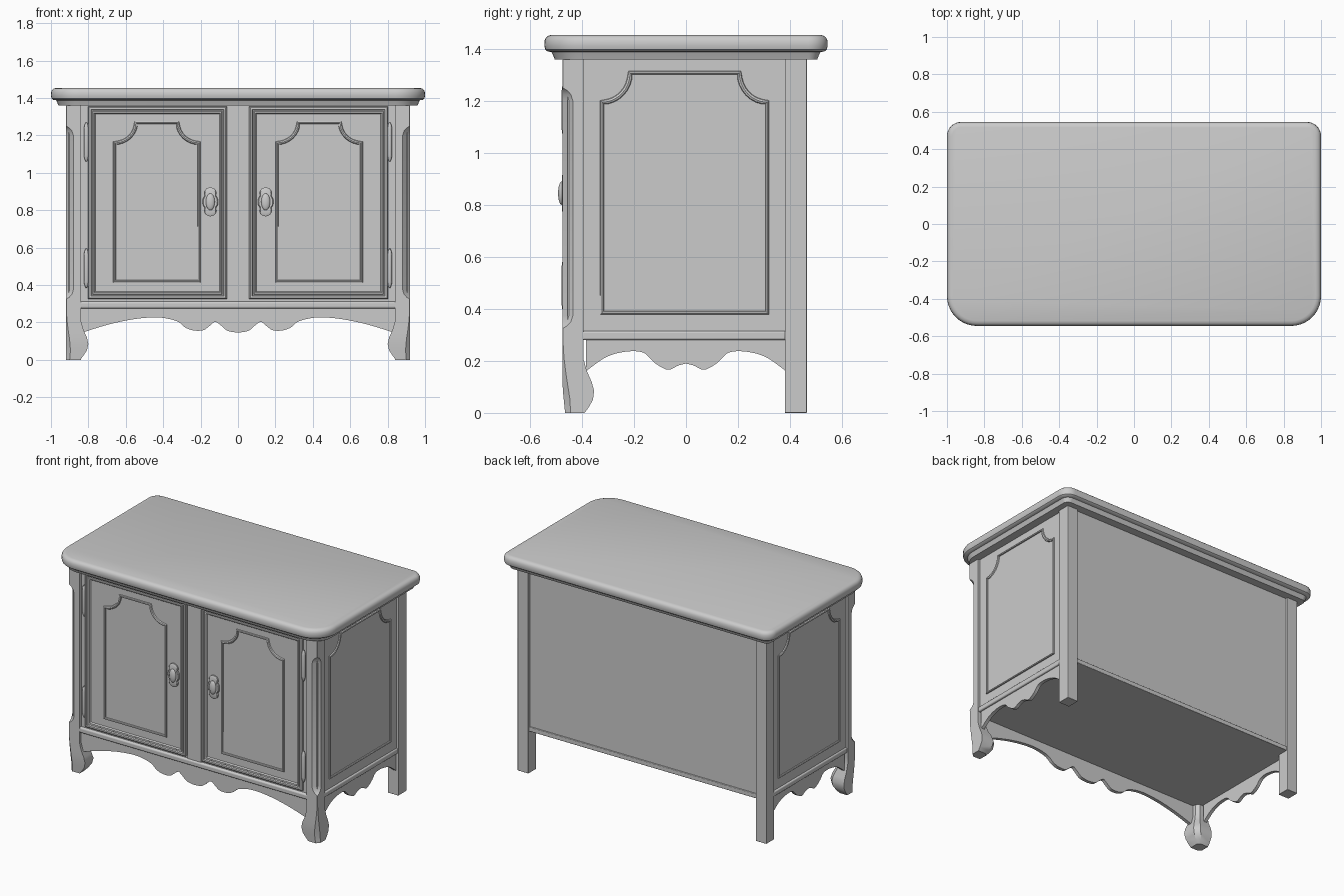
import bpy, bmesh
from math import sin, cos, pi

old = bpy.data.objects.get("Cube")
if old:
    bpy.data.objects.remove(old, do_unlink=True)

grey = bpy.data.materials.new("soft grey")
grey.use_nodes = True
grey.diffuse_color = (0.6, 0.6, 0.6, 1)
grey.node_tree.nodes["Principled BSDF"].inputs["Base Color"].default_value = (0.6, 0.6, 0.6, 1)


def finish(ob, angle=35):
    if not ob.data.materials:
        ob.data.materials.append(grey)
    bpy.ops.object.select_all(action='DESELECT')
    ob.select_set(True)
    bpy.context.view_layer.objects.active = ob
    if ob.type == 'CURVE':
        bpy.ops.object.convert(target='MESH')
        ob = bpy.context.object
    bpy.ops.object.shade_smooth_by_angle(angle=angle * pi / 180)
    return ob


def loft(name, rings):
    """Skin a stack of equal rings and cap both ends."""
    bm = bmesh.new()
    loops = [[bm.verts.new(p) for p in ring] for ring in rings]
    n = len(loops[0])
    for a, b in zip(loops, loops[1:]):
        for i in range(n):
            j = (i + 1) % n
            bm.faces.new((a[i], a[j], b[j], b[i]))
    bm.faces.new(loops[0])
    bm.faces.new(loops[-1])
    bmesh.ops.recalc_face_normals(bm, faces=bm.faces)
    me = bpy.data.meshes.new(name)
    bm.to_mesh(me)
    bm.free()
    ob = bpy.data.objects.new(name, me)
    bpy.context.collection.objects.link(ob)
    return finish(ob)


def rect(x0, x1, y0, y1):
    return [(x0, y0), (x1, y0), (x1, y1), (x0, y1)]


def box(name, x0, x1, y0, y1, z0, z1, bevel=0):
    r = rect(x0, x1, y0, y1)
    ob = loft(name, [[(x, y, z) for x, y in r] for z in (z0, z1)])
    if bevel:
        m = ob.modifiers.new("Bevel", 'BEVEL')
        m.width, m.segments = bevel, 3
    return ob


def rounded(hx, hy, front, back, steps=10):
    """Rectangle outline with separate front and back corner radii."""
    pts = []
    for k, (sx, sy, r) in enumerate([(1, 1, back), (-1, 1, back), (-1, -1, front), (1, -1, front)]):
        for i in range(steps + 1):
            a = (k + i / steps) * pi / 2
            pts.append((sx * (hx - r) + r * cos(a), sy * (hy - r) + r * sin(a)))
    return pts


def front_plane(u, v, d):
    return (u, -d, v)


def side_plane(s):
    return lambda u, v, d: (s * d, u, v)


def smooth(pts, steps=6):
    """Catmull-Rom curve through a short list of points."""
    out = []
    p = [pts[0]] + pts + [pts[-1]]
    for a, b, c, d in zip(p, p[1:], p[2:], p[3:]):
        for i in range(steps):
            t = i / steps
            out.append(tuple(0.5 * (2 * b[k] + (c[k] - a[k]) * t
                       + (2 * a[k] - 5 * b[k] + 4 * c[k] - d[k]) * t * t
                       + (3 * b[k] - a[k] - 3 * c[k] + d[k]) * t ** 3) for k in (0, 1)))
    return out + [pts[-1]]


def apron(name, half, top, place, d0, d1):
    """Board with a scalloped lower edge, mirrored about its middle."""
    edge = smooth(half)
    edge = edge + [(-u, v) for u, v in reversed(edge[:-1])]
    ring = [(edge[0][0], top)] + edge + [(edge[-1][0], top)]
    return loft(name, [[place(u, v, d) for u, v in ring] for d in (d0, d1)])


def arch_bead(name, mid, half, flat, low, shoulder, top, place, d, r):
    """Raised bead with scooped upper corners."""
    arc = [(half - (half - flat) * sin(t * pi / 16), top - (top - shoulder) * cos(t * pi / 16))
           for t in range(9)]
    pts = [(half, low)] + arc + [(-u, v) for u, v in reversed(arc)] + [(-half, low)]
    cu = bpy.data.curves.new(name, 'CURVE')
    cu.dimensions = '3D'
    cu.bevel_depth, cu.bevel_resolution = r, 2
    sp = cu.splines.new('POLY')
    sp.points.add(len(pts) - 1)
    for p, (u, v) in zip(sp.points, pts):
        p.co = (*place(mid + u, v, d), 1)
    sp.use_cyclic_u = True
    ob = bpy.data.objects.new(name, cu)
    bpy.context.collection.objects.link(ob)
    return finish(ob)


# Table top: rounded slab over a small cove moulding
top_profile = [(1.36, .04), (1.375, .034), (1.388, .028), (1.39, .013), (1.397, .004), (1.412, 0),
               (1.432, .001), (1.443, .006), (1.45, .014), (1.454, .028)]
loft("table_top", [[(x, y, z) for x, y in rounded(1 - i, .545 - i, .16 - i, .075 - i)]
                   for z, i in top_profile])

# Carcass and trims
box("carcass", -.905, .905, -.455, .45, .28, 1.365)
box("front_bottom_moulding", -.85, .85, -.472, -.44, .275, .312, .01)
box("back_bottom_strip", -.85, .85, .44, .458, .28, .31, .004)
box("centre_stile", -.05, .05, -.462, -.45, .312, 1.365)

# Scalloped aprons
front_edge = [(.85, .14), (.7, .187), (.56, .217), (.43, .227), (.33, .208), (.28, .172), (.235, .157),
              (.185, .159), (.15, .183), (.122, .203), (.095, .187), (.055, .155), (0, .146)]
side_edge = [(.385, .16), (.31, .213), (.235, .235), (.165, .232), (.12, .192), (.07, .166), (.03, .182), (0, .19)]
apron("front_apron", front_edge, .285, front_plane, .435, .458)

# Front leg section sizes: height, width, outer corner chamfer
leg_levels = [(0, .075, .02), (.02, .092, .022), (.05, .112, .024), (.085, .12, .022), (.12, .112, .018),
              (.16, .094, .012), (.21, .08, .006), (.25, .08, .003), (.325, .08, .002), (.335, .08, .018),
              (.35, .08, .032), (.375, .08, .04), (1.2, .08, .04), (1.225, .08, .032), (1.24, .08, .018),
              (1.25, .08, .002), (1.365, .08, .002)]


def leg_ring(s, z, w, c):
    x, y = .92, -.475
    if z < .1:
        y += (.1 - z) * .1
    pts = [(x - c, y), (x, y + c), (x, y + w), (x - w * .75, y + w), (x - w, y + w * .75), (x - w, y)]
    return [(s * px, py, z) for px, py in pts]


# Door moulding steps: depth, inset
door_steps = [(.45, 0), (.468, 0), (.474, .006), (.474, .016), (.466, .02), (.466, .025),
              (.471, .028), (.471, .034), (.463, .04)]
plate_outline = [(.0, .078), (.022, .07), (.032, .05), (.03, .034), (.04, .015), (.04, -.015),
                 (.03, -.034), (.032, -.05), (.022, -.07), (0, -.078)]

for s, side in ((1, "left"), (-1, "right")):
    # Legs
    loft(side + "_front_leg", [leg_ring(s, *lv) for lv in leg_levels])
    box(side + "_back_leg", *sorted((s * .84, s * .92)), .38, .465, 0, 1.365, .003)

    # Side panel details
    out = side_plane(s)
    apron(side + "_side_apron", side_edge, .285, out, .88, .903)
    box(side + "_side_moulding", *sorted((s * .89, s * .916)), -.4, .385, .28, .315, .008)
    arch_bead(side + "_side_bead", -.005, .318, .21, .385, 1.195, 1.308, out, .904, .01)

    # Door with stepped moulding and arched bead
    loft(side + "_door", [[front_plane(s * u, v, d) for u, v in rect(.06 + i, .803 - i, .325 + i, 1.355 - i)]
                          for d, i in door_steps])
    arch_bead(side + "_door_bead", s * .434, .226, .112, .42, 1.16, 1.268, front_plane, .463, .01)

    # Handle: lobed plate and oval grip
    half = smooth(plate_outline, 4)
    ring = half + [(-u, v) for u, v in reversed(half[1:-1])]
    loft(side + "_handle_plate", [[front_plane(s * .148 + u * k, .845 + v * k, d) for u, v in ring]
                                  for d, k in ((.46, 1), (.472, 1), (.476, .9))])
    bpy.ops.mesh.primitive_uv_sphere_add(segments=20, ring_count=10, radius=1, location=(s * .148, -.478, .845))
    grip = bpy.context.object
    grip.name = side + "_handle_grip"
    grip.scale = (.024, .014, .045)
    finish(grip)

    # Hinges
    for z, where in ((.49, "lower"), (1.165, "upper")):
        prof = [(-.105, .003), (-.09, .01), (-.07, .013), (.07, .013), (.09, .01), (.105, .003)]
        loft(f"{side}_{where}_hinge",
             [[(s * .811 + r * cos(a * pi / 6), -.466 + r * sin(a * pi / 6), z + h) for a in range(12)]
              for h, r in prof])
